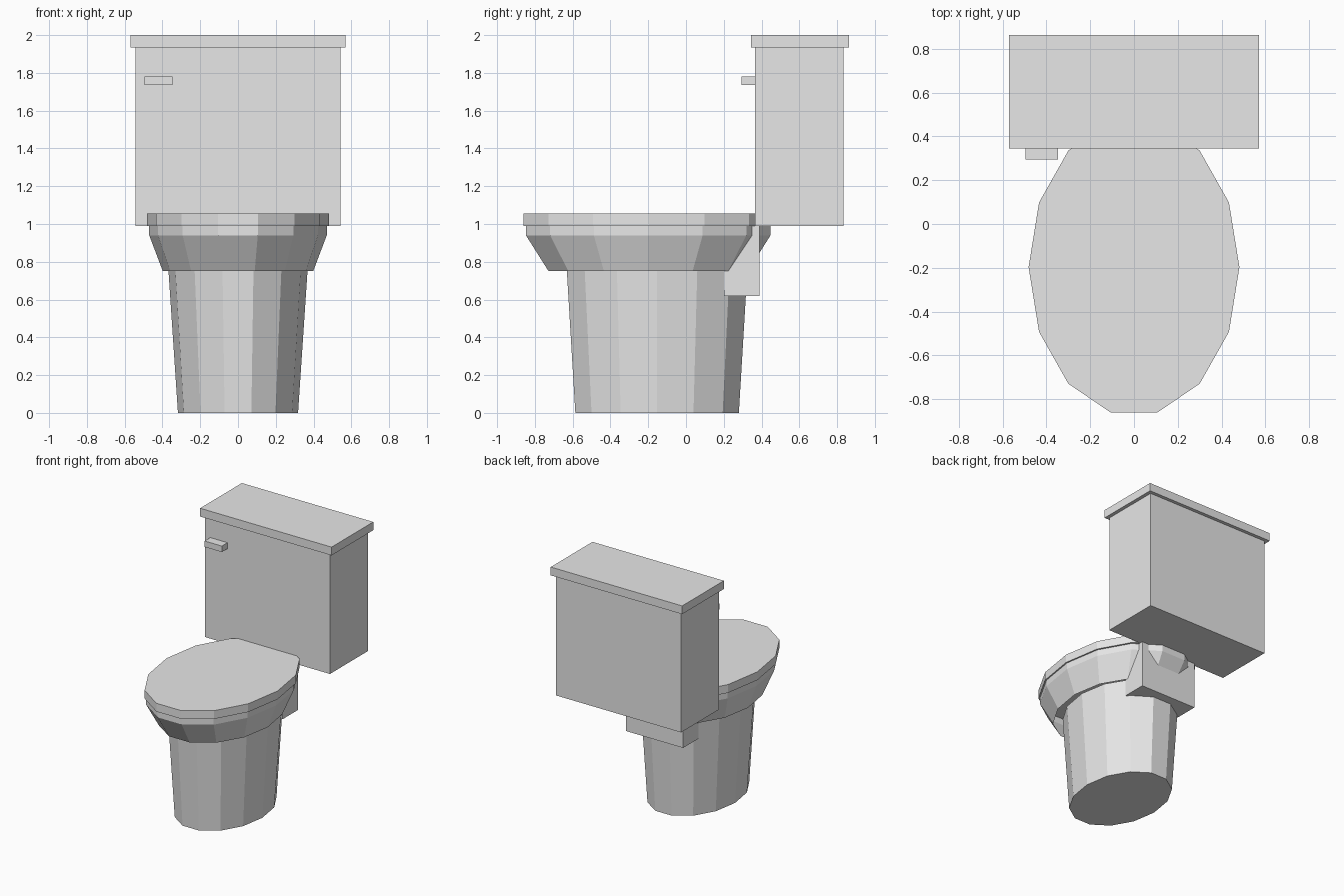
import bpy, bmesh, math

if "Cube" in bpy.data.objects:
    bpy.data.objects.remove(bpy.data.objects["Cube"])

SIDES = 14

white = bpy.data.materials.new("porcelain_white")
white.diffuse_color = (0.8, 0.8, 0.8, 1)
white.use_nodes = True
white.node_tree.nodes["Principled BSDF"].inputs["Base Color"].default_value = white.diffuse_color


def finish(bm, name):
    bmesh.ops.recalc_face_normals(bm, faces=bm.faces)
    mesh = bpy.data.meshes.new(name)
    bm.to_mesh(mesh)
    bm.free()
    mesh.materials.append(white)
    obj = bpy.data.objects.new(name, mesh)
    bpy.context.collection.objects.link(obj)
    return obj


def box(name, x, y, z):
    """Box from (min, max) ranges."""
    bm = bmesh.new()
    bmesh.ops.create_cube(bm, size=1)
    for v in bm.verts:
        v.co = [(lo + hi) / 2 + c * (hi - lo) for c, (lo, hi) in zip(v.co, (x, y, z))]
    return finish(bm, name)


def loft(name, rings, cap_bottom=True):
    """Stack of 14-sided ovals, each (z, centre_y, radius_x, radius_y)."""
    bm = bmesh.new()
    loops = []
    for z, cy, rx, ry in rings:
        angles = [2 * math.pi * i / SIDES for i in range(SIDES)]
        loops.append([bm.verts.new((rx * math.cos(a), cy + ry * math.sin(a), z))
                      for a in angles])
    for low, high in zip(loops, loops[1:]):
        for i in range(SIDES):
            j = (i + 1) % SIDES
            bm.faces.new((low[i], low[j], high[j], high[i]))
    if cap_bottom:
        bm.faces.new(loops[0][::-1])
    bm.faces.new(loops[-1])
    return finish(bm, name)


# Pedestal, bowl with rim (open underneath) and closed seat
loft("pedestal", [(0, -0.153, 0.318, 0.444), (0.75, -0.153, 0.368, 0.49)])
loft("bowl", [(0.75, -0.2, 0.398, 0.541), (0.94, -0.2, 0.47, 0.664),
              (0.99, -0.2, 0.47, 0.664)], cap_bottom=False)
loft("seat", [(0.99, -0.197, 0.481, 0.68), (1.055, -0.197, 0.481, 0.68)])

# Bracket joining the bowl to the tank
box("tank_support", (-0.248, 0.248), (0.2, 0.39), (0.62, 0.99))

# Tank, lid and flush handle
box("tank", (-0.542, 0.542), (0.365, 0.835), (0.99, 1.935))
box("tank_lid", (-0.57, 0.57), (0.345, 0.862), (1.935, 2.0))
box("flush_handle", (-0.496, -0.347), (0.295, 0.37), (1.735, 1.782))
